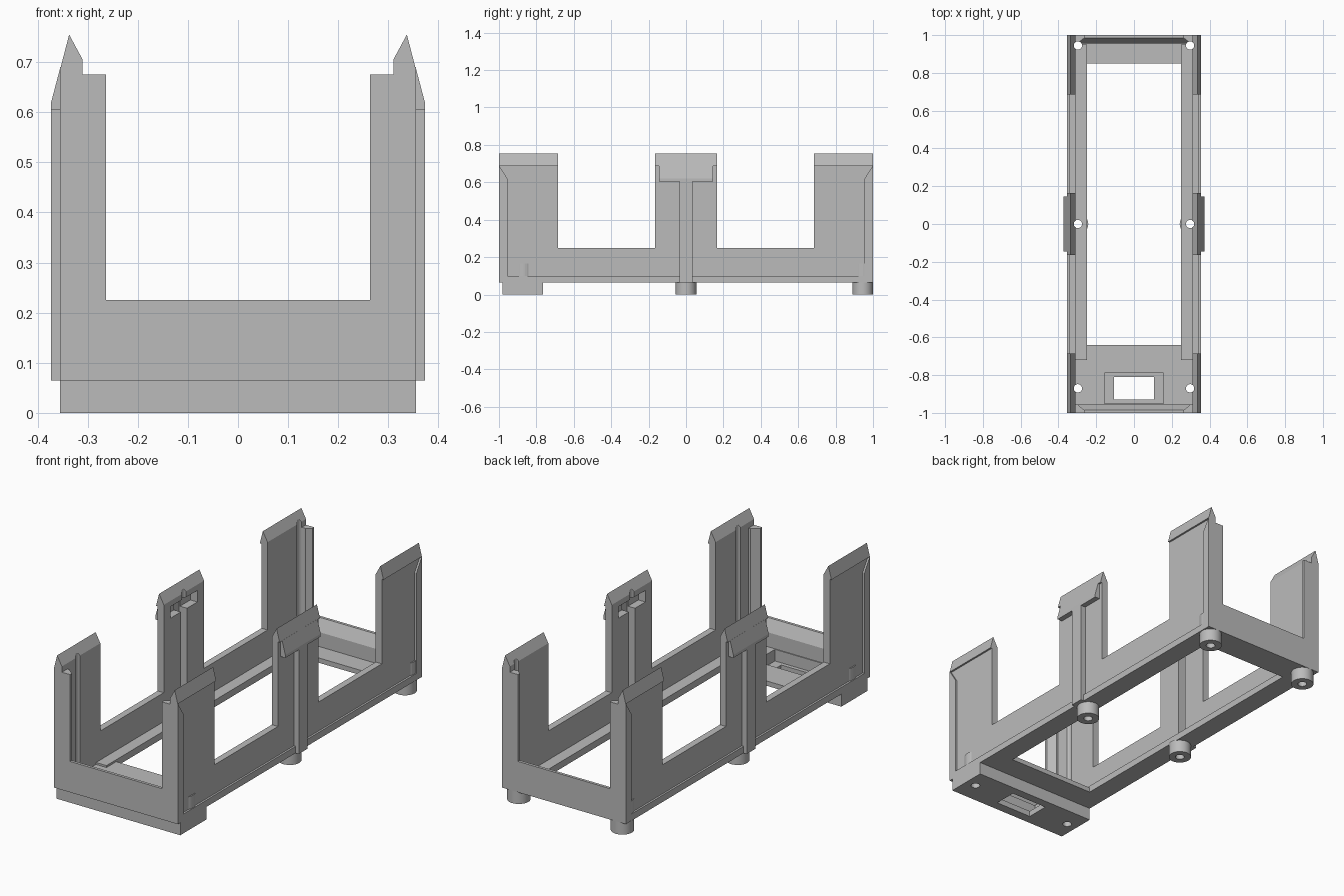
import bpy, bmesh, math
from mathutils import Vector

if "Cube" in bpy.data.objects:
    bpy.data.objects.remove(bpy.data.objects["Cube"], do_unlink=True)

grey = bpy.data.materials.new("plain_grey")
grey.use_nodes = True
colour = (0.5, 0.5, 0.5, 1)
grey.diffuse_color = colour
grey.node_tree.nodes["Principled BSDF"].inputs["Base Color"].default_value = colour


def finish(name, bm):
    bmesh.ops.recalc_face_normals(bm, faces=bm.faces)
    mesh = bpy.data.meshes.new(name)
    bm.to_mesh(mesh)
    bm.free()
    mesh.materials.append(grey)
    obj = bpy.data.objects.new(name, mesh)
    bpy.context.collection.objects.link(obj)
    return obj


def loft(name, axis, sections):
    """Join matching outlines placed at positions along an axis."""
    bm = bmesh.new()
    rings = []
    for pos, outline in sections:
        ring = []
        for a, b in outline:
            co = [a, b]
            co.insert(axis, pos)
            ring.append(bm.verts.new(Vector(co)))
        rings.append(ring)
    bm.faces.new(rings[0])
    bm.faces.new(rings[-1])
    n = len(rings[0])
    for r, s in zip(rings, rings[1:]):
        for i in range(n):
            j = (i + 1) % n
            bm.faces.new((r[i], r[j], s[j], s[i]))
    return finish(name, bm)


def prism(name, axis, lo, hi, outline):
    return loft(name, axis, [(lo, outline), (hi, outline)])


def box(name, x0, x1, y0, y1, z0, z1):
    return prism(name, 2, z0, z1, [(x0, y0), (x1, y0), (x1, y1), (x0, y1)])


def disc(x, y, r, n=32):
    return [(x + r * math.cos(2 * math.pi * i / n),
             y + r * math.sin(2 * math.pi * i / n)) for i in range(n)]


def cut(obj, cutters):
    """Subtract the cutters and bake the result into the mesh."""
    for c in cutters:
        mod = obj.modifiers.new("cut", 'BOOLEAN')
        mod.operation = 'DIFFERENCE'
        mod.solver = 'EXACT'
        mod.object = c
    bpy.context.view_layer.update()
    graph = bpy.context.evaluated_depsgraph_get()
    mesh = bpy.data.meshes.new_from_object(obj.evaluated_get(graph))
    obj.modifiers.clear()
    obj.data = mesh


def mirror(obj):
    obj.modifiers.new("mirror", 'MIRROR').use_clip = False


SCREW_X = 0.297
SCREW_Y = (-0.87, 0, 0.945)
WALL_IN, WALL_OUT, EDGE = 0.31, 0.345, 0.355

# Hidden cutters: screw shafts, centre pocket and groove, foot window
shafts = [prism("shaft_cutter", 2, -0.1, 0.9, disc(s * SCREW_X, y, 0.022))
          for s in (1, -1) for y in SCREW_Y]
right_shafts = shafts[:3]
pocket = box("pocket_cutter", 0.29, 0.35, -0.11, 0.11, 0.615, 0.675)
groove = box("groove_cutter", 0.29, 0.355, -0.025, 0.025, 0.1, 0.65)
opening = box("opening_cutter", -0.25, 0.25, -0.64, 0.85, 0, 0.2)
window_recess = box("recess_cutter", -0.155, 0.155, -0.95, -0.79, 0.03, 0.2)
window_hole = box("window_cutter", -0.105, 0.105, -0.93, -0.81, -0.1, 0.2)
cutters = shafts + [pocket, groove, opening, window_recess, window_hole]

# Floor frame
floor = box("floor_frame", -EDGE, EDGE, -1, 1, 0.065, 0.09)
cut(floor, [opening, window_recess, window_hole] + shafts)

# Raised rails along the floor
rail = box("floor_rail", 0.25, WALL_IN, -0.72, 0.95, 0.08, 0.1)
cut(rail, right_shafts)
mirror(rail)

# Wide front foot
foot = box("front_foot", -EDGE, EDGE, -0.98, -0.765, 0, 0.065)
cut(foot, [window_recess, window_hole] + shafts)

# Round feet
for label, y in (("middle", 0), ("back", 0.945)):
    round_foot = prism(label + "_round_foot", 2, 0, 0.07,
                       disc(SCREW_X, y, 0.055))
    cut(round_foot, right_shafts)
    mirror(round_foot)
    bpy.ops.object.select_all(action='DESELECT')
    bpy.context.view_layer.objects.active = round_foot
    round_foot.select_set(True)
    bpy.ops.object.shade_smooth_by_angle(angle=math.radians(30))

# Side walls with three uprights each
low, top = 0.25, 0.68
half = [(0.165, top), (0.165, low), (0.685, low), (0.685, top),
        (1, top), (1, 0.065)]
outline = [(-y, z) for y, z in reversed(half)] + half
wall = prism("side_wall", 0, WALL_IN, WALL_OUT, outline)
cut(wall, right_shafts + [pocket, groove])
mirror(wall)

# Ledge at the bottom of each side wall
ledge = box("side_ledge", WALL_IN, EDGE, -1, 1, 0.065, 0.1)
cut(ledge, right_shafts)
mirror(ledge)

# Snap hooks on top of the uprights
hook_profile = [(WALL_IN, 0.675), (WALL_IN, 0.705), (0.337, 0.755),
                (0.3545, 0.688), (WALL_OUT, 0.688), (WALL_OUT, 0.675)]
for label, y0, y1 in (("front", -1, -0.685), ("middle", -0.165, 0.165),
                      ("back", 0.685, 1)):
    hook = prism(label + "_hook", 1, y0, y1, hook_profile)
    cut(hook, right_shafts)
    mirror(hook)

# Outer clip and rib on the middle uprights
clip = prism("middle_clip", 1, -0.145, 0.145,
             [(WALL_OUT, 0.605), (0.373, 0.605), (0.373, 0.62),
              (0.3545, 0.69), (WALL_OUT, 0.69)])
cut(clip, [pocket, groove])
mirror(clip)
rib = box("middle_rib", WALL_OUT, 0.373, -0.035, 0.035, 0.065, 0.605)
cut(rib, [groove])
mirror(rib)

# Corner strips and screw bulges on the outer wall faces
for label, s in (("front", -1), ("back", 1)):
    strip = prism(label + "_corner_strip", 0, WALL_OUT, EDGE,
                  [(s, 0.1), (s * 0.955, 0.1), (s * 0.955, 0.62), (s, 0.69)])
    mirror(strip)
for label, y in (("front", SCREW_Y[0]), ("back", SCREW_Y[2])):
    arc = [(SCREW_X + 0.055 * math.cos(a), y + 0.055 * math.sin(a))
           for a in [math.radians(d) for d in range(-30, 31, 10)]]
    bulge = prism(label + "_screw_bulge", 2, 0.1, 0.165, arc)
    cut(bulge, right_shafts)
    mirror(bulge)


# End walls with a bevelled U opening
def u_shape(x, z):
    w, h = WALL_OUT, 0.675
    return [(-w, 0.065), (w, 0.065), (w, h), (x, h),
            (x, z), (-x, z), (-x, h), (-w, h)]


outer, inner = u_shape(0.263, 0.225), u_shape(0.3, 0.165)
for label, s in (("front", -1), ("back", 1)):
    end = loft(label + "_wall", 1,
               [(s, outer), (s * 0.985, outer), (s * 0.955, inner)])
    cut(end, shafts)

for c in cutters:
    bpy.data.objects.remove(c, do_unlink=True)
